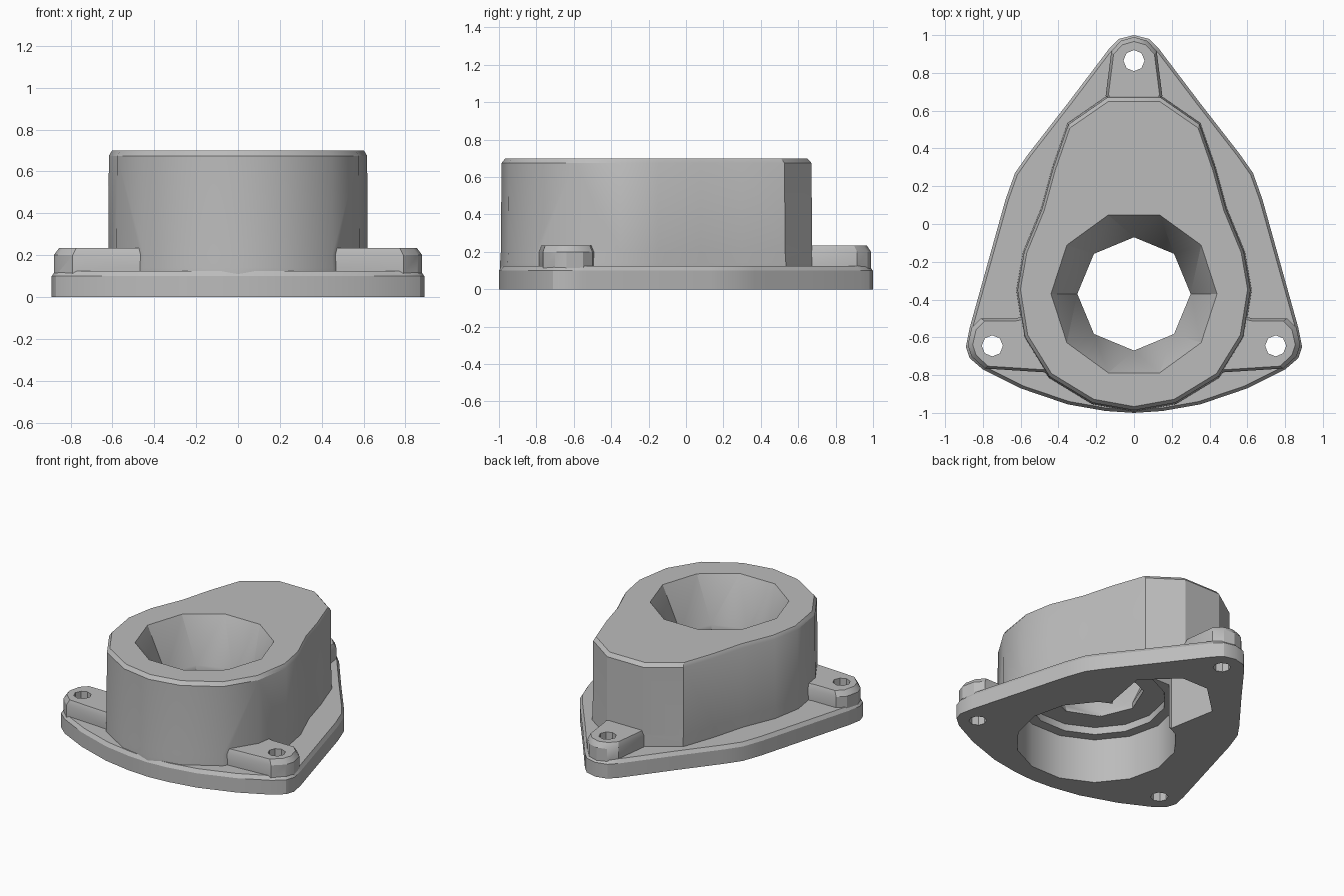
import bpy, bmesh, math

cube = bpy.data.objects.get("Cube")
if cube:
    bpy.data.objects.remove(cube, do_unlink=True)

grey = bpy.data.materials.new("cast_grey")
grey.use_nodes = True
grey.diffuse_color = (0.5, 0.5, 0.5, 1)
grey.node_tree.nodes["Principled BSDF"].inputs["Base Color"].default_value = (0.5, 0.5, 0.5, 1)


def mirrored(half):
    """Full outline from its +x half, listed from back to front."""
    return half + [(-x, y) for x, y in reversed(half) if x > 0]


def ring(cx, cy, r, n):
    return [(cx + r * math.cos(math.tau * i / n), cy + r * math.sin(math.tau * i / n))
            for i in range(n)]


def scaled(pts, k, centre):
    return [(centre[0] + (x - centre[0]) * k, centre[1] + (y - centre[1]) * k) for x, y in pts]


def make_object(name, bm):
    bmesh.ops.recalc_face_normals(bm, faces=bm.faces)
    mesh = bpy.data.meshes.new(name)
    bm.to_mesh(mesh)
    bm.free()
    mesh.materials.append(grey)
    obj = bpy.data.objects.new(name, mesh)
    bpy.context.collection.objects.link(obj)
    return obj


def loft(name, layers):
    """Closed solid through (outline, height) layers of equal point count."""
    bm = bmesh.new()
    rows = [[bm.verts.new((x, y, z)) for x, y in pts] for pts, z in layers]
    for low, high in zip(rows, rows[1:]):
        for i in range(len(low)):
            j = (i + 1) % len(low)
            bm.faces.new((low[i], low[j], high[j], high[i]))
    bm.faces.new(rows[0])
    bm.faces.new(rows[-1])
    return make_object(name, bm)


def hull(name, layers):
    bm = bmesh.new()
    for pts, z in layers:
        for x, y in pts:
            bm.verts.new((x, y, z))
    bmesh.ops.convex_hull(bm, input=bm.verts)
    bmesh.ops.dissolve_limit(bm, angle_limit=0.01, verts=bm.verts, edges=bm.edges)
    return make_object(name, bm)


def combine(target, tool, operation):
    mod = target.modifiers.new(operation, "BOOLEAN")
    mod.operation, mod.solver, mod.object = operation, "EXACT", tool
    bpy.context.view_layer.objects.active = target
    bpy.ops.object.modifier_apply(modifier=mod.name)
    bpy.data.objects.remove(tool, do_unlink=True)


# Three-cornered base flange
flange = mirrored([(0, 1), (0.08, 0.98), (0.13, 0.93), (0.35, 0.64), (0.56, 0.37), (0.63, 0.27),
                   (0.68, 0.13), (0.87, -0.55), (0.89, -0.65), (0.87, -0.71), (0.80, -0.77),
                   (0.6, -0.87), (0.35, -0.955), (0.15, -0.99), (0, -1)])
mid = (0, -0.2)
housing = loft("pump_housing", [(flange, 0), (flange, 0.1), (scaled(flange, 0.98, mid), 0.125)])

# Tall body with a flared foot and chamfered rim
body = mirrored([(0, 0.675), (0.14, 0.675), (0.35, 0.53), (0.43, 0.3), (0.49, 0.08),
                 (0.585, -0.15), (0.62, -0.35), (0.58, -0.6), (0.45, -0.81),
                 (0.22, -0.95), (0, -0.99)])
combine(housing, loft("body", [(scaled(body, 1.005, mid), 0.03), (scaled(body, 1.005, mid), 0.14),
                               (body, 0.2), (scaled(body, 0.995, mid), 0.675),
                               (scaled(body, 0.97, mid), 0.7)]), "UNION")

# Raised bolt bosses on the corners
back_boss = mirrored([(0, 0.99), (0.07, 0.97), (0.12, 0.915), (0.15, 0.68), (0.1, 0.55)])
side_boss = [(0.4, -0.79), (0.79, -0.765), (0.86, -0.7), (0.88, -0.64), (0.86, -0.55),
             (0.81, -0.5), (0.63, -0.5), (0.4, -0.45)]
for pts, hub in ((back_boss, (0, 0.75)), (side_boss, (0.62, -0.64)),
                 ([(-x, y) for x, y in side_boss], (-0.62, -0.64))):
    combine(housing, loft("boss", [(pts, 0.04), (pts, 0.2), (scaled(pts, 0.9, hub), 0.235)]),
            "UNION")

# Tapered mouth, bore and stepped chamber
axis = (0, -0.37)
combine(housing, hull("mouth", [(ring(*axis, 0.44, 10), 0.701), (ring(*axis, 0.3, 8), 0.4)]),
        "DIFFERENCE")
for radius, sides, bottom, top in ((0.3, 8, 0.2, 0.405), (0.44, 14, 0.1, 0.36),
                                   (0.51, 14, -0.05, 0.31)):
    pts = ring(*axis, radius, sides)
    combine(housing, loft("bore", [(pts, bottom), (pts, top)]), "DIFFERENCE")

# Side pocket open underneath
pocket = mirrored([(0.1, 0.6), (0.31, 0.4), (0.25, 0.07)])
combine(housing, loft("pocket", [(pocket, -0.05), (pocket, 0.6)]), "DIFFERENCE")

# Bolt holes
for x, y in ((0, 0.865), (0.75, -0.645), (-0.75, -0.645)):
    pts = ring(x, y, 0.056, 8)
    combine(housing, loft("bolt_hole", [(pts, -0.05), (pts, 0.3)]), "DIFFERENCE")

bpy.ops.object.select_all(action="DESELECT")
housing.select_set(True)
bpy.context.view_layer.objects.active = housing
bpy.ops.object.shade_smooth_by_angle(angle=math.radians(30))
